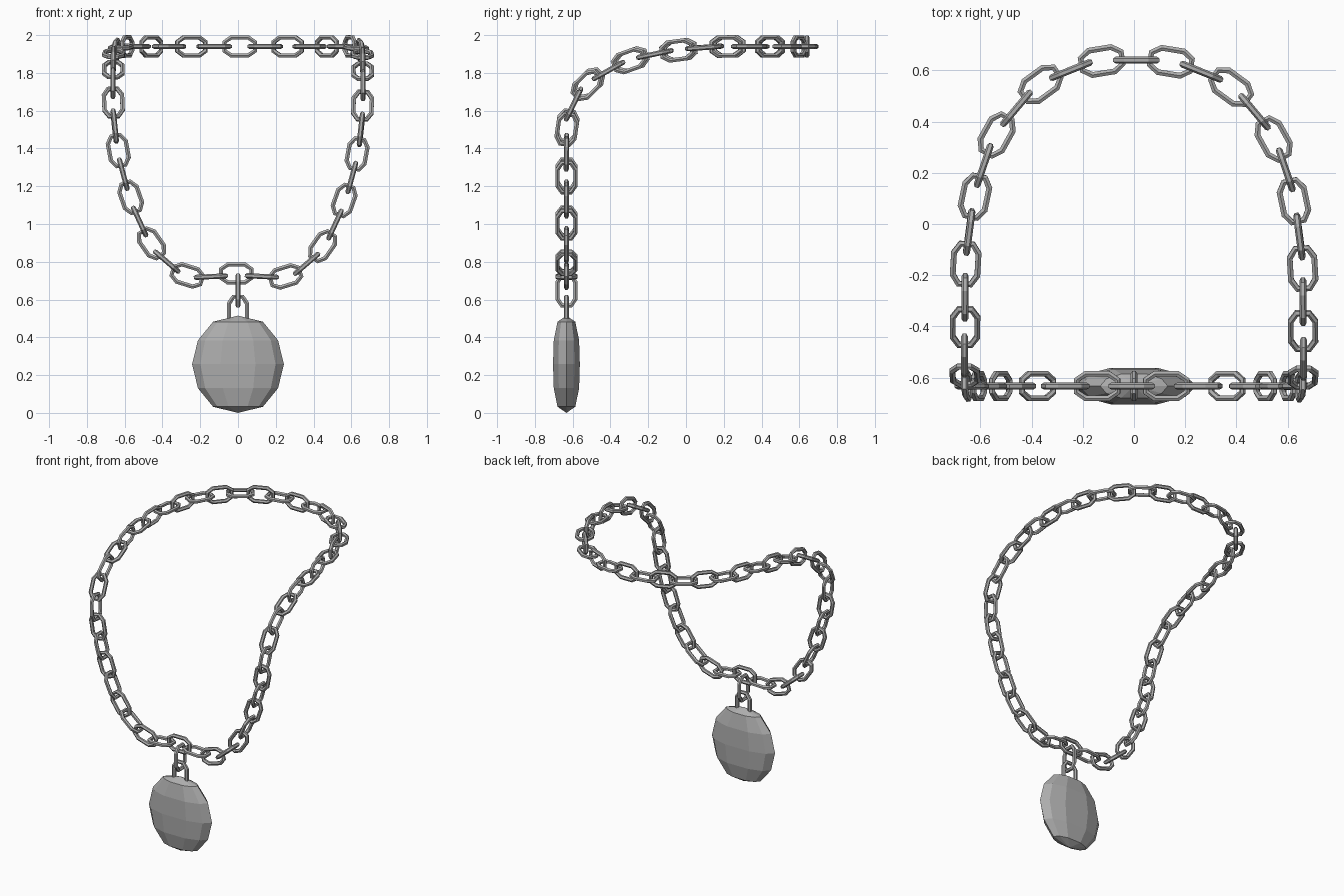
import bpy, bmesh, math
from mathutils import Vector, Matrix

if "Cube" in bpy.data.objects:
    bpy.data.objects.remove(bpy.data.objects["Cube"])

steel = bpy.data.materials.new("grey_steel")
steel.diffuse_color = (0.42, 0.42, 0.42, 1)
steel.use_nodes = True
steel.node_tree.nodes["Principled BSDF"].inputs["Base Color"].default_value = steel.diffuse_color


def mesh_from(bm, name):
    bmesh.ops.recalc_face_normals(bm, faces=bm.faces)
    me = bpy.data.meshes.new(name)
    bm.to_mesh(me)
    bm.free()
    me.materials.append(steel)
    return me


def place(name, me, matrix):
    ob = bpy.data.objects.new(name, me)
    ob.matrix_world = matrix
    bpy.context.collection.objects.link(ob)
    return ob


# Chain link: six-sided tube swept round a long octagon (long axis X, flat normal Z)
def link_mesh(radius=0.0135, sides=6):
    quarter = [(0.080, 0.024), (0.044, 0.048)]
    path = quarter + [(-x, y) for x, y in reversed(quarter)]
    path += [(-x, -y) for x, y in path]
    path = [Vector((x, y, 0)) for x, y in path]
    n = len(path)
    bm = bmesh.new()
    rings = []
    for i, p in enumerate(path):
        along = (path[(i + 1) % n] - p).normalized() + (p - path[i - 1]).normalized()
        out = along.normalized().cross(Vector((0, 0, 1)))
        ring = []
        for k in range(sides):
            a = math.tau * (k + 0.5) / sides
            ring.append(bm.verts.new(p + out * radius * math.cos(a)
                                     + Vector((0, 0, radius * math.sin(a)))))
        rings.append(ring)
    for i in range(n):
        a, b = rings[i], rings[(i + 1) % n]
        for k in range(sides):
            j = (k + 1) % sides
            bm.faces.new((a[k], a[j], b[j], b[k]))
    return mesh_from(bm, "chain_link")


def frame(pos, along, normal):
    x = along.normalized()
    z = (normal - x * normal.dot(x)).normalized()
    y = z.cross(x)
    m = Matrix((x, y, z)).transposed().to_4x4()
    m.translation = pos
    return m


link = link_mesh()
FRONT = -0.633

# Half of the necklace, bottom centre to back centre, one point per link
half = [(0, FRONT, .738), (.135, FRONT, .722), (.26, FRONT, .725), (.37, FRONT, .795),
        (.453, FRONT, .89), (.517, FRONT, 1.005), (.565, FRONT, 1.133),
        (.605, FRONT, 1.255), (.632, FRONT, 1.38), (.652, -.63, 1.51),
        (.66, -.595, 1.635), (.662, -.52, 1.74), (.66, -.41, 1.813),
        (.66, -.295, 1.867), (.658, -.165, 1.90), (.645, -.04, 1.92),
        (.623, .098, 1.935), (.59, .22, 1.94), (.541, .34, 1.94), (.465, .445, 1.94),
        (.372, .54, 1.94), (.255, .598, 1.94), (.135, .635, 1.94), (0, .64, 1.94)]
loop = [Vector((-x, y, z)) for x, y, z in half]
loop += [Vector(p) for p in reversed(half[1:-1])]

# Necklace: alternate links lie flat on the draped surface or stand across it
for i, p in enumerate(loop):
    along = (loop[(i + 1) % len(loop)] - loop[i - 1]).normalized()
    drape = Vector((0, min(p.y - 0.1, -1e-4) / 0.733 ** 2, max(p.z - 1.4, 0) / 0.54 ** 2))
    normal = drape if i % 2 == 0 else along.cross(drape)
    place(f"necklace_link_{i:02d}", link, frame(p + along * 0.009, along, normal))

# Two links hanging the pendant
up = Vector((0, 0, 1))
place("hanger_link", link, frame(Vector((0, FRONT, 0.648)), up, Vector((1, 0, 0))))
place("pendant_ring", link, frame(Vector((0, FRONT, 0.535)), up, Vector((0, 1, 0))))

# Pendant: flattened faceted stone, ten-sided rings between two poles
R = 0.2575
columns = [(1, 0), (.82, .6), (.38, 1), (-.38, 1), (-.82, .6)]
columns += [(-x, -y) for x, y in columns]
levels = [(-.225, .132, .047), (-.127, .212, .067), (0, .243, .071),
          (.127, .212, .067), (.225, .132, .047)]
bm = bmesh.new()
rings = [[bm.verts.new((cx * rx, cy * ry, z)) for cx, cy in columns]
         for z, rx, ry in levels]
bottom, top = bm.verts.new((0, 0, -R)), bm.verts.new((0, 0, R))
for k in range(10):
    j = (k + 1) % 10
    bm.faces.new((bottom, rings[0][j], rings[0][k]))
    bm.faces.new((top, rings[-1][k], rings[-1][j]))
    for a, b in zip(rings, rings[1:]):
        bm.faces.new((a[k], a[j], b[j], b[k]))
place("pendant_stone", mesh_from(bm, "pendant_stone"), Matrix.Translation((0, FRONT, R)))
